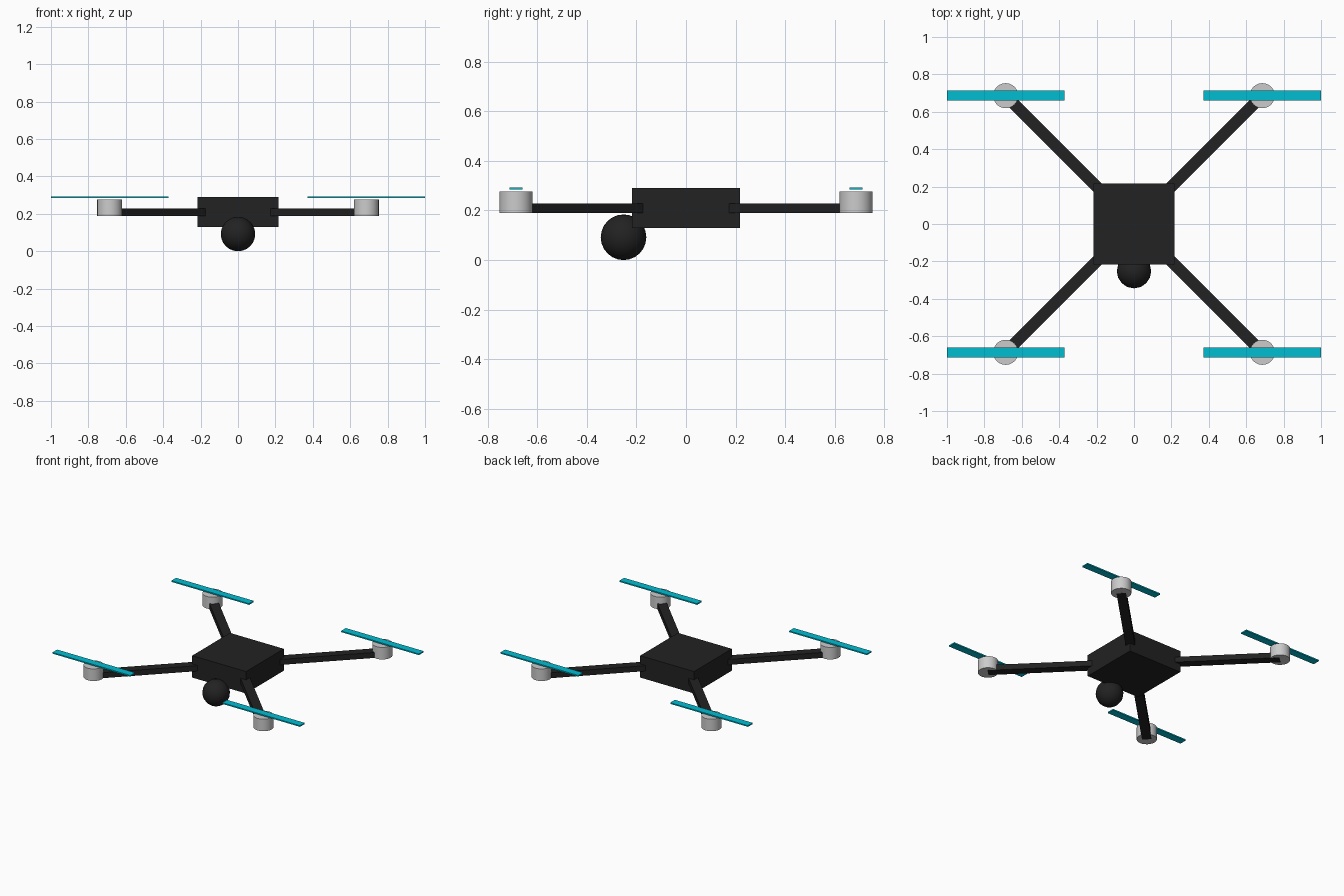
import bpy
from math import radians, hypot

cube = bpy.data.objects.get("Cube")
if cube:
    bpy.data.objects.remove(cube, do_unlink=True)


def material(name, rgb):
    mat = bpy.data.materials.new(name)
    mat.use_nodes = True
    mat.diffuse_color = (*rgb, 1)
    mat.node_tree.nodes["Principled BSDF"].inputs["Base Color"].default_value = (*rgb, 1)
    return mat


def finish(name, mat, smooth=False):
    obj = bpy.context.object
    obj.name = name
    obj.data.materials.append(mat)
    bpy.ops.object.transform_apply(location=False, rotation=True, scale=True)
    if smooth:
        bpy.ops.object.shade_smooth_by_angle(angle=radians(40))
    return obj


def box(name, mat, location, size, turn=0):
    bpy.ops.mesh.primitive_cube_add(size=1, location=location, rotation=(0, 0, turn))
    bpy.context.object.scale = size
    return finish(name, mat)


charcoal = material("charcoal", (0.016, 0.016, 0.016))
silver = material("light grey", (0.60, 0.60, 0.60))
cyan = material("cyan", (0.0, 0.51, 0.65))

# Central body
box("body", charcoal, (0, 0, 0.21), (0.435, 0.435, 0.16))

# Ball camera under the front edge
bpy.ops.mesh.primitive_uv_sphere_add(segments=16, ring_count=12, radius=0.092,
                                     location=(0, -0.252, 0.092))
finish("camera_ball", charcoal, smooth=True)

# Four arms, each with a motor and a rotor blade
reach = 0.686
for side, sx in (("left", 1), ("right", -1)):
    for end, sy in (("front", -1), ("back", 1)):
        label = f"{end}_{side}"
        x, y = sx * reach, sy * reach
        box(f"{label}_arm", charcoal, (x / 2, y / 2, 0.209),
            (hypot(x, y), 0.063, 0.04), radians(45 * sx * sy))
        bpy.ops.mesh.primitive_cylinder_add(vertices=24, radius=0.067, depth=0.088,
                                            location=(x, y, 0.2335))
        finish(f"{label}_motor", silver, smooth=True)
        box(f"{label}_rotor", cyan, (x, y, 0.289), (0.628, 0.054, 0.009))
